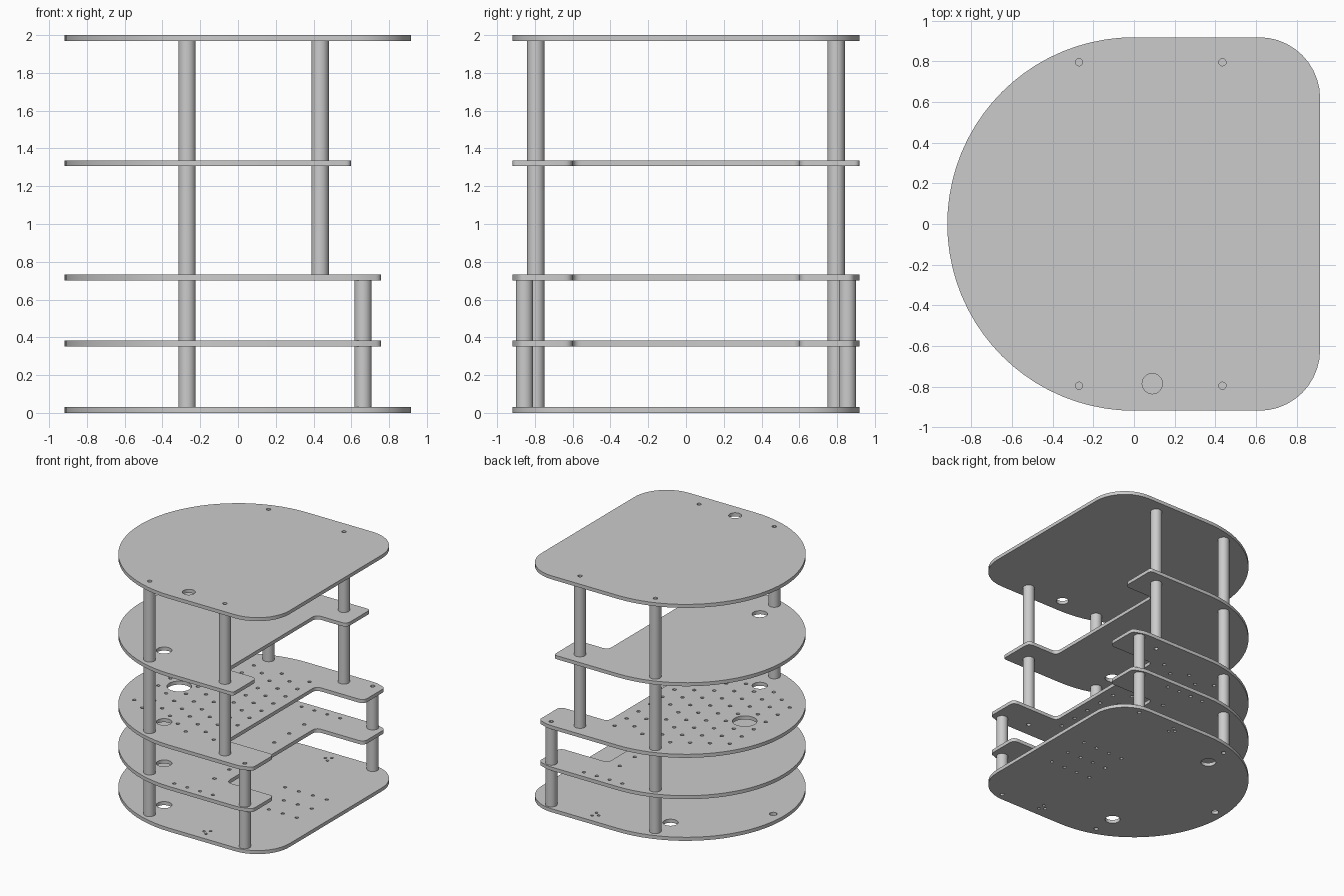
import bpy
from math import cos, sin, pi, sqrt, radians, hypot
from mathutils import Vector

if "Cube" in bpy.data.objects:
    bpy.data.objects.remove(bpy.data.objects["Cube"])

R, FIL, XMAX, T = 0.918, 0.3, 0.915, 0.03
NOTCH_X, NOTCH_Y = 0.31, 0.60


def soften(prev, p, nxt, r, n=5):
    """Round one corner with a short quadratic curve."""
    p, prev, nxt = Vector(p), Vector(prev), Vector(nxt)
    a = p + (prev - p).normalized() * r
    b = p + (nxt - p).normalized() * r
    return [tuple(a * (1 - t)**2 + p * 2 * t * (1 - t) + b * t * t)
            for t in [i / n for i in range(n + 1)]]


def outline(cut=None):
    """D-shaped outline; with cut, two arms end at x=cut around a notch."""
    half = [(R * cos(pi - i * pi / 40), R * sin(pi - i * pi / 40)) for i in range(21)]
    cx, cy = XMAX - FIL, R - FIL
    if cut is None:
        half += [(cx + FIL * sin(i * pi / 20), cy + FIL * cos(i * pi / 20)) for i in range(11)]
    else:
        half += [(cx + FIL * sin(i * pi / 20), cy + FIL * cos(i * pi / 20))
                 for i in range(11) if cx + FIL * sin(i * pi / 20) < cut - 0.05]
        ye = R if cut <= cx else cy + sqrt(FIL**2 - (cut - cx)**2)
        outer, inner, root = (cut, ye), (cut, NOTCH_Y), (NOTCH_X, NOTCH_Y)
        half += soften(half[-1], outer, inner, 0.03)
        half += soften(outer, inner, root, 0.05)
        half += soften(inner, root, (NOTCH_X, 0), 0.05)
    return half + [(x, -y) for x, y in reversed(half[1:])]


def circle(x, y, r):
    n = 24 if r > 0.04 else 12
    return [(x + r * cos(2 * pi * i / n), y + r * sin(2 * pi * i / n)) for i in range(n)]


def plate(name, z, cut, holes):
    """Filled 2D curve with holes, extruded to the plate thickness."""
    cu = bpy.data.curves.new(name, 'CURVE')
    cu.dimensions, cu.fill_mode, cu.extrude = '2D', 'BOTH', T / 2
    for loop in [outline(cut)] + [circle(*h) for h in holes]:
        sp = cu.splines.new('POLY')
        sp.points.add(len(loop) - 1)
        for pt, (x, y) in zip(sp.points, loop):
            pt.co = (x, y, 0, 1)
        sp.use_cyclic_u = True
    ob = bpy.data.objects.new(name, cu)
    bpy.context.collection.objects.link(ob)
    ob.location.z = z + T / 2
    bpy.ops.object.select_all(action='DESELECT')
    ob.select_set(True)
    bpy.context.view_layer.objects.active = ob
    bpy.ops.object.convert(target='MESH')
    bpy.ops.object.shade_smooth_by_angle(angle=radians(30))


def post(name, x, y, z0, z1):
    bpy.ops.mesh.primitive_cylinder_add(vertices=32, radius=0.046, depth=z1 - z0,
                                        location=(x, y, (z0 + z1) / 2))
    bpy.context.object.name = name
    bpy.ops.object.shade_smooth_by_angle(angle=radians(30))


def pair(x, y, r=0.018):
    return [(x, y, r), (x, -y, r)]


# Post positions, cable hole, plate heights
LEFT, UPPER, LOWER = (-0.27, 0.795), (0.435, 0.795), (0.662, 0.855)
CABLE = (-0.275, -0.595, 0.06)
Z = [0.0, 0.352, 0.702, 1.307, 1.97]

# Mounting hole patterns
base_holes = [(x, y, 0.014) for x in (0.3, 0.43, 0.56, 0.69) for y in (-0.2, 0.0, 0.2)]
for px, py in ((0.25, 0.81), (0.29, 0.84), (0.29, 0.78)):
    base_holes += pair(px, py, 0.012)
second_holes = [(0.2, -0.6 + 0.2 * i, 0.015) for i in range(7)]
for i in range(4):
    second_holes += pair(0.12 * i, 0.85, 0.014)
third_holes = []
for i in range(8):
    for j in range(-4, 5):
        x, y = 0.22 - 0.13 * i, 0.16 * j + (0.08 if i % 2 else 0)
        if (hypot(x, y) < 0.8 and abs(y) < 0.68 and hypot(x + 0.55, y) > 0.14
                and hypot(x - CABLE[0], y - CABLE[1]) > 0.1):
            third_holes.append((x, y, 0.015))

# Plates from bottom to top
plate("base_plate", Z[0], None, pair(*LEFT) + pair(*LOWER) + base_holes
      + [CABLE, (-0.275, 0.6, 0.06), (-0.83, 0.02, 0.03)])
plate("second_plate", Z[1], 0.757, pair(*LEFT) + pair(*LOWER) + second_holes + [CABLE])
plate("third_plate", Z[2], 0.757, pair(*LEFT) + pair(*UPPER) + pair(*LOWER)
      + third_holes + [CABLE, (-0.55, 0, 0.095)])
plate("fourth_plate", Z[3], 0.597, pair(*LEFT) + pair(*UPPER) + [CABLE])
plate("top_plate", Z[4], None, pair(*LEFT) + pair(*UPPER) + [(0.09, -0.785, 0.05)])

# Spacer posts between neighbouring plates
for i in range(4):
    for side, s in (("front", -1), ("back", 1)):
        x, y = LEFT
        post(f"left_post_{side}_{i}", x, s * y, Z[i] + T, Z[i + 1])
        x, y = LOWER if i < 2 else UPPER
        post(f"right_post_{side}_{i}", x, s * y, Z[i] + T, Z[i + 1])
